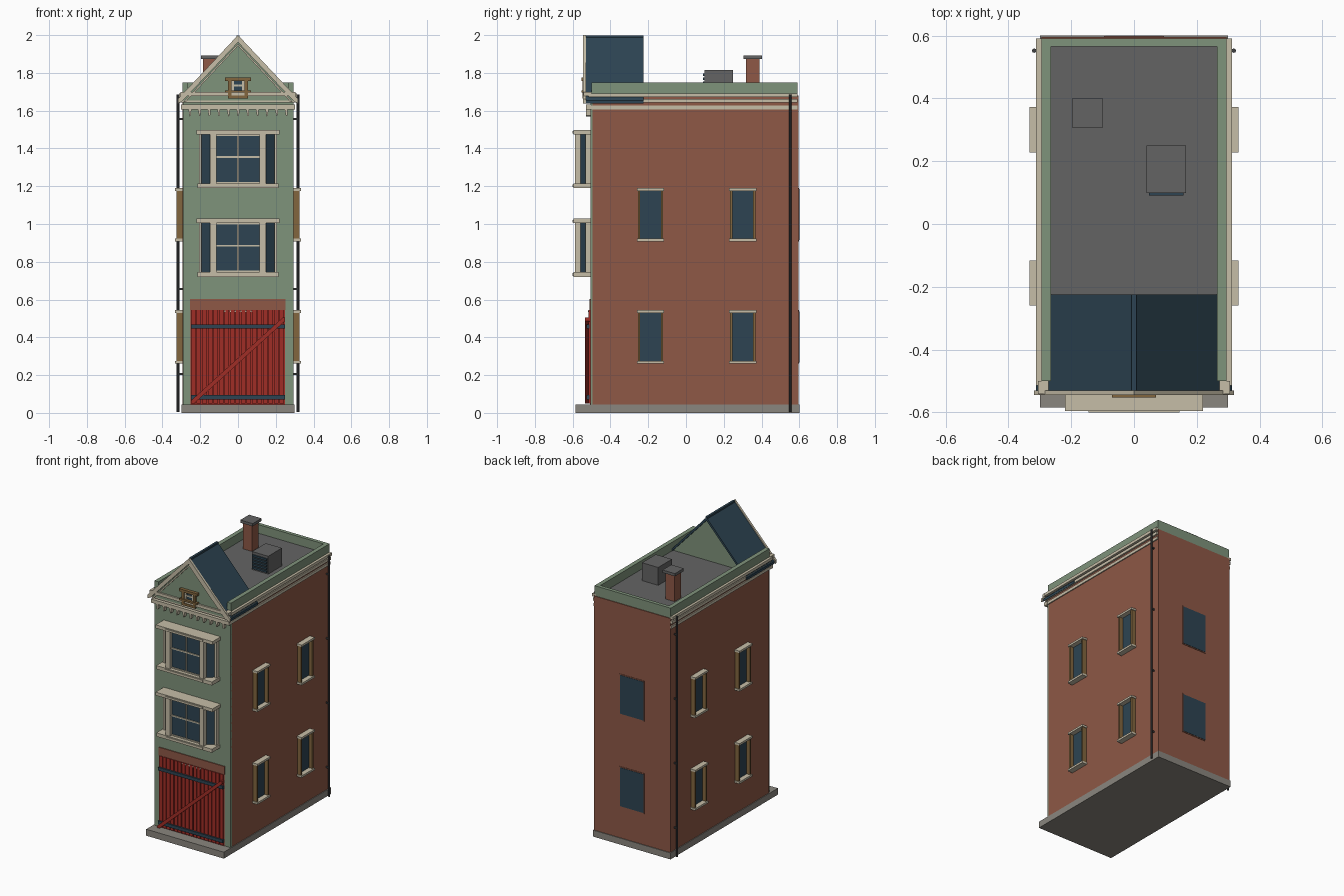
import bpy, bmesh, math
from mathutils import Vector

if "Cube" in bpy.data.objects:
    bpy.data.objects.remove(bpy.data.objects["Cube"])


def material(name, r, g, b):
    """Flat material from display colour values in 0..255."""
    lin = [((c / 255 + 0.055) / 1.055) ** 2.4 for c in (r, g, b)] + [1]
    m = bpy.data.materials.new(name)
    m.use_nodes = True
    m.diffuse_color = lin
    m.node_tree.nodes["Principled BSDF"].inputs["Base Color"].default_value = lin
    return m


BRICK = material("brick", 142, 88, 70)
GREEN = material("sage_green", 127, 147, 123)
CREAM = material("cream_trim", 198, 189, 167)
GLASS = material("dark_slate_blue", 45, 68, 82)
RED = material("door_red", 160, 45, 38)
STONE = material("plinth_stone", 138, 134, 126)
GREY = material("roof_grey", 100, 100, 100)
BROWN = material("window_brown", 130, 102, 62)
IRON = material("pipe_iron", 62, 64, 66)


def finish(name, bm, mat):
    bmesh.ops.recalc_face_normals(bm, faces=bm.faces)
    mesh = bpy.data.meshes.new(name)
    bm.to_mesh(mesh)
    bm.free()
    mesh.materials.append(mat)
    ob = bpy.data.objects.new(name, mesh)
    bpy.context.scene.collection.objects.link(ob)
    return ob


def box(name, mat, x, y, z):
    """Box from (low, high) ranges."""
    bm = bmesh.new()
    bmesh.ops.create_cube(bm, size=1)
    for v in bm.verts:
        v.co = [r[0] if c < 0 else r[1] for c, r in zip(v.co, (x, y, z))]
    return finish(name, bm, mat)


def pair(name, mat, x, y, z):
    """Box on the left and its mirror on the right."""
    box("left_" + name, mat, x, y, z)
    box("right_" + name, mat, (-x[1], -x[0]), y, z)


def prism(name, mat, outline, y):
    """Extrude an (x, z) outline along y."""
    bm = bmesh.new()
    face = bm.faces.new([bm.verts.new((px, y[0], pz)) for px, pz in outline])
    ext = bmesh.ops.extrude_face_region(bm, geom=[face])["geom"]
    verts = [g for g in ext if isinstance(g, bmesh.types.BMVert)]
    bmesh.ops.translate(bm, vec=(0, y[1] - y[0], 0), verts=verts)
    return finish(name, bm, mat)


def upright_panel(name, mat, a, b, z, thick):
    """Vertical panel between two plan points."""
    a, b = Vector(a), Vector(b)
    d = (b - a).normalized()
    n = Vector((-d.y, d.x)) * thick / 2
    bm = bmesh.new()
    lo = [bm.verts.new((p.x, p.y, z[0])) for p in (a + n, b + n, b - n, a - n)]
    face = bm.faces.new(lo)
    ext = bmesh.ops.extrude_face_region(bm, geom=[face])["geom"]
    bmesh.ops.translate(bm, vec=(0, 0, z[1] - z[0]),
                        verts=[g for g in ext if isinstance(g, bmesh.types.BMVert)])
    return finish(name, bm, mat)


# Main shell
W, FRONT, BACK = 0.295, -0.505, 0.595
box("plinth", STONE, (-0.3, 0.3), (-0.585, 0.6), (0, 0.045))
box("brick_body", BRICK, (-W, W), (-0.495, BACK), (0.04, 1.68))
box("front_facade", GREEN, (-0.29, W), (FRONT, -0.49), (0.045, 1.69))
box("roof_deck", GREY, (-0.28, 0.28), (-0.49, 0.58), (1.675, 1.69))

# Parapet
pair("parapet", GREEN, (0.265, W), (-0.5, 0.59), (1.675, 1.75))
box("back_parapet", GREEN, (-W, W), (0.565, 0.59), (1.675, 1.75))

# Cornice bands and dentils
for i, (z, out) in enumerate(((1.607, 0.302), (1.642, 0.307), (1.672, 0.312))):
    pair(f"side_cornice_{i}", CREAM, (0.28, out), (-0.515, 0.59), (z, z + 0.02))
box("front_cornice", CREAM, (-0.303, 0.303), (-0.53, -0.5), (1.607, 1.632))
box("front_fillet", CREAM, (-0.3, 0.3), (-0.525, -0.5), (1.642, 1.655))
for i in range(11):
    x = -0.255 + i * 0.051
    prism(f"dentil_{i}", CREAM, [(x - 0.008, 1.607), (x + 0.008, 1.607),
          (x + 0.006, 1.575), (x - 0.001, 1.57)], (-0.53, -0.5))

# Gable and pitched roof
prism("gable", GREEN, [(-0.295, 1.655), (0.295, 1.655), (0, 1.98)], (-0.53, -0.235))
box("gable_base_band", CREAM, (-0.305, 0.305), (-0.542, -0.5), (1.677, 1.698))
for s, side in ((1, "left"), (-1, "right")):
    prism(side + "_roof_slope", GLASS, [(0, 1.995), (s * 0.312, 1.655),
          (s * 0.312, 1.638), (0, 1.972)], (-0.532, -0.225))
    prism(side + "_barge_board", CREAM, [(0, 2.0), (s * 0.318, 1.662),
          (s * 0.318, 1.638), (s * 0.295, 1.65), (0, 1.962)], (-0.545, -0.53))
    prism(side + "_barge_moulding", CREAM, [(0, 1.955), (s * 0.29, 1.645),
          (s * 0.278, 1.645), (0, 1.943)], (-0.538, -0.53))
box("ridge_cap", GLASS, (-0.008, 0.008), (-0.53, -0.225), (1.975, 1.998))

# Small gable window
box("gable_window_lintel", BROWN, (-0.07, 0.07), (-0.552, -0.53), (1.757, 1.775))
box("gable_window_sill", BROWN, (-0.068, 0.068), (-0.552, -0.53), (1.695, 1.708))
box("gable_window_apron", BROWN, (-0.05, 0.05), (-0.547, -0.53), (1.665, 1.68))
pair("gable_window_jamb", BROWN, (0.035, 0.052), (-0.548, -0.53), (1.665, 1.76))
box("gable_window_glass", GLASS, (-0.036, 0.036), (-0.534, -0.528), (1.705, 1.76))
pair("gable_window_sash", CREAM, (0.022, 0.035), (-0.54, -0.53), (1.705, 1.76))
box("gable_window_bar", CREAM, (-0.03, 0.03), (-0.54, -0.53), (1.728, 1.738))

# Angled bay windows
for floor, z in (("lower", 0.72), ("upper", 1.19)):
    n = floor + "_bay_"
    inner = (z + 0.025, z + 0.285)
    box(n + "sill", CREAM, (-0.215, 0.215), (-0.595, -0.5), (z, z + 0.025))
    box(n + "sill_nose", CREAM, (-0.145, 0.145), (-0.6, -0.59), (z + 0.005, z + 0.02))
    box(n + "cap", CREAM, (-0.22, 0.22), (-0.595, -0.5), (z + 0.285, z + 0.308))
    box(n + "cap_nose", CREAM, (-0.145, 0.145), (-0.6, -0.59), (z + 0.288, z + 0.302))
    box(n + "glass", GLASS, (-0.12, 0.12), (-0.566, -0.558), inner)
    pair(n + "column", CREAM, (0.115, 0.147), (-0.588, -0.553), inner)
    pair(n + "wall_post", CREAM, (0.192, 0.207), (-0.532, -0.5), inner)
    for s, side in ((1, "left"), (-1, "right")):
        upright_panel(n + side + "_glass", GLASS, (s * 0.14, -0.56),
                      (s * 0.198, -0.515), inner, 0.006)
    box(n + "mullion", CREAM, (-0.004, 0.004), (-0.574, -0.56), inner)
    box(n + "transom", CREAM, (-0.115, 0.115), (-0.573, -0.56), (z + 0.16, z + 0.169))
    for k, h in enumerate((inner[0], inner[1] - 0.008)):
        box(f"{n}sash_rail_{k}", CREAM, (-0.115, 0.115), (-0.572, -0.56), (h, h + 0.008))

# Carriage door
box("door_lintel", BRICK, (-0.255, 0.252), (-0.511, -0.5), (0.545, 0.602))
box("door_back", RED, (-0.252, 0.25), (-0.508, -0.5), (0.045, 0.548))
for i in range(17):
    x = -0.248 + i * 0.0293
    box(f"door_plank_{i}", RED, (x, x + 0.024), (-0.516, -0.505), (0.05, 0.545))
for k, z in enumerate((0.072, 0.447)):
    box(f"door_strap_{k}", GLASS, (-0.25, 0.25), (-0.526, -0.51), (z, z + 0.022))
prism("door_brace", RED, [(-0.25, 0.05), (-0.232, 0.05), (0.25, 0.487),
                          (0.25, 0.506), (0.238, 0.506), (-0.25, 0.064)], (-0.535, -0.512))
for i in range(6):
    x = -0.07 + i * 0.028
    box(f"door_stud_{i}", CREAM, (x - 0.004, x + 0.004), (-0.518, -0.51), (0.535, 0.543))

# Side and back windows on both storeys
for floor, z in (("lower", 0.262), ("upper", 0.908)):
    for spot, y in (("front", -0.188), ("rear", 0.3)):
        n = f"{floor}_{spot}_window_"
        pair(n + "sill", CREAM, (0.29, 0.333), (y - 0.072, y + 0.072), (z, z + 0.014))
        pair(n + "lintel", CREAM, (0.29, 0.333), (y - 0.072, y + 0.072), (z + 0.268, z + 0.282))
        for k, j in enumerate((y - 0.067, y + 0.055)):
            pair(f"{n}jamb_{k}", BROWN, (0.29, 0.325), (j, j + 0.012), (z + 0.014, z + 0.268))
        pair(n + "glass", GLASS, (0.292, 0.299), (y - 0.056, y + 0.056), (z + 0.014, z + 0.268))
    box(floor + "_back_window_frame", BRICK, (-0.096, 0.096), (0.59, 0.598), (z, z + 0.282))
    box(floor + "_back_window_glass", GLASS, (-0.09, 0.09), (0.592, 0.6), (z + 0.006, z + 0.276))

# Downpipes
for s, side in ((1, "left"), (-1, "right")):
    bm = bmesh.new()
    bmesh.ops.create_cone(bm, cap_ends=True, segments=8, radius1=0.007, radius2=0.007, depth=1.68)
    bmesh.ops.translate(bm, vec=(s * 0.318, 0.552, 0.845), verts=bm.verts)
    finish(side + "_downpipe", bm, IRON)
    x = sorted((s * 0.29, s * 0.318))
    for k in range(4):
        box(f"{side}_pipe_clip_{k}", IRON, x, (0.548, 0.556), (0.2 + k * 0.45, 0.21 + k * 0.45))

# Chimney and roof vent
box("chimney_stack", BRICK, (-0.185, -0.115), (0.318, 0.39), (1.68, 1.876))
box("chimney_cap", GREY, (-0.196, -0.1), (0.305, 0.402), (1.874, 1.893))
box("roof_vent", GREY, (0.04, 0.165), (0.098, 0.25), (1.68, 1.815))
for k in range(5):
    z = 1.7 + k * 0.021
    box(f"vent_louvre_{k}", GLASS, (0.047, 0.158), (0.09, 0.1), (z, z + 0.013))
